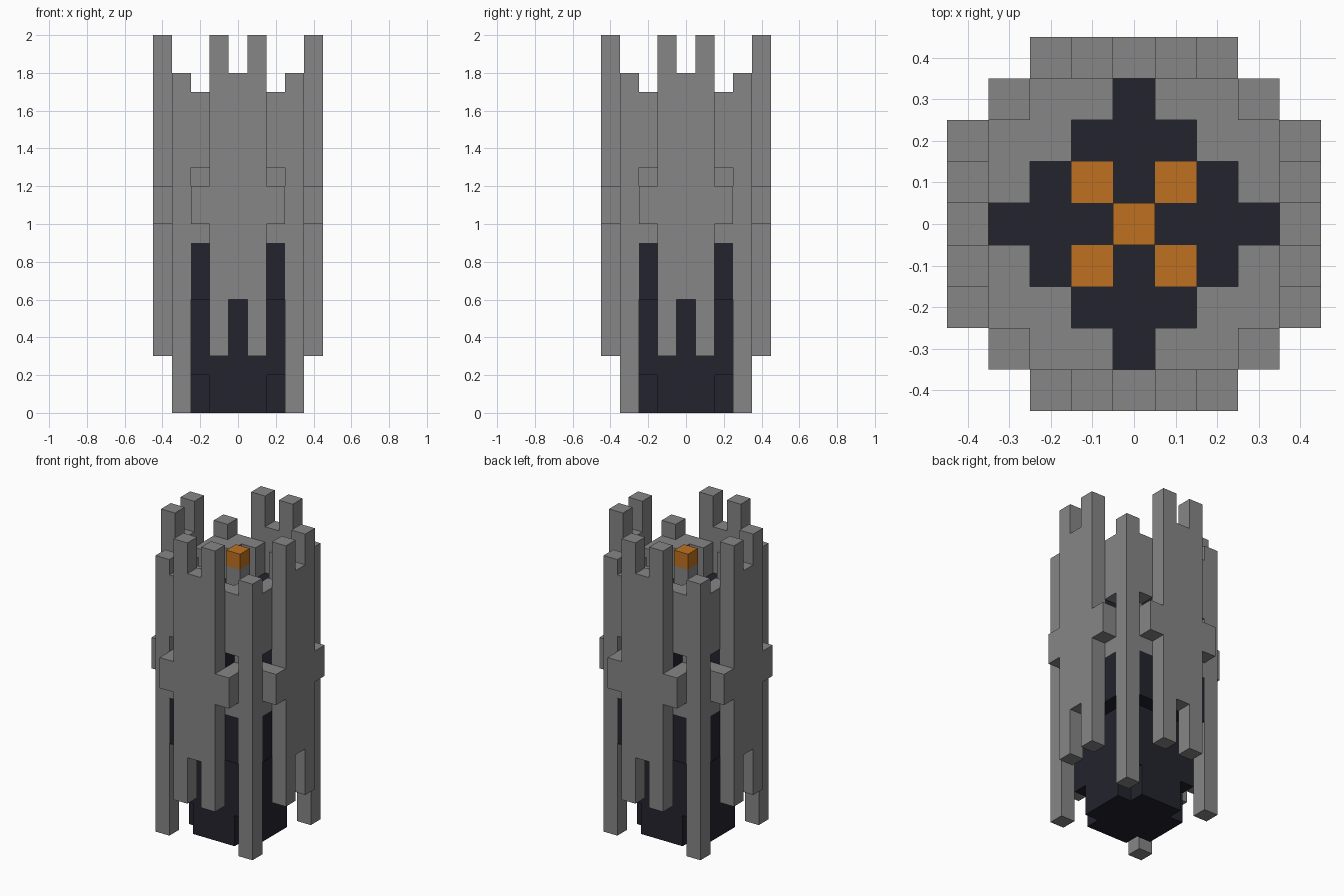
import bpy
import bmesh
from mathutils import Vector

CELL = 0.1

cube = bpy.data.objects.get("Cube")
if cube:
    bpy.data.objects.remove(cube, do_unlink=True)


def material(name, rgb):
    mat = bpy.data.materials.new(name)
    mat.use_nodes = True
    mat.diffuse_color = (*rgb, 1)
    mat.node_tree.nodes["Principled BSDF"].inputs["Base Color"].default_value = (*rgb, 1)
    return mat


STONE = material("grey stone", (0.24, 0.24, 0.24))
CORE = material("dark core", (0.017, 0.017, 0.027))
GLOW = material("orange glow", (0.52, 0.165, 0.015))


def column(x, y, bottom, top):
    """Stack of cells, repeated in all four quarters and across the diagonals."""
    return {(sx * a, sy * b, z)
            for a, b in ((x, y), (y, x))
            for sx in (-1, 1) for sy in (-1, 1)
            for z in range(bottom, top)}


def build(name, cells, mat):
    """Mesh the outer skin of a set of cells."""
    bm = bmesh.new()
    for cell in cells:
        centre = Vector((cell[0], cell[1], cell[2] + 0.5))
        for axis in range(3):
            for sign in (-1, 1):
                near = list(cell)
                near[axis] += sign
                if tuple(near) in cells:
                    continue
                n, u, v = Vector(), Vector(), Vector()
                n[axis] = sign * 0.5
                u[(axis + 1) % 3] = 0.5 * sign
                v[(axis + 2) % 3] = 0.5
                corners = (-u - v, u - v, u + v, v - u)
                bm.faces.new([bm.verts.new((centre + n + c) * CELL) for c in corners])
    bmesh.ops.remove_doubles(bm, verts=bm.verts, dist=0.001)
    bmesh.ops.dissolve_limit(bm, angle_limit=0.01, verts=bm.verts, edges=bm.edges)
    mesh = bpy.data.meshes.new(name)
    bm.to_mesh(mesh)
    bm.free()
    mesh.materials.append(mat)
    obj = bpy.data.objects.new(name, mesh)
    bpy.context.collection.objects.link(obj)
    return obj


# Outer walls: tall battlements, centre slab and side arms
walls = column(1, 4, 3, 20) | column(0, 4, 6, 18) | column(2, 4, 10, 12)
build("outer_walls", walls, STONE)

# Corner posts that reach the ground
build("corner_posts", column(3, 3, 0, 18), STONE)

# Inner wall with narrow openings above the arms
inner = column(2, 3, 9, 12) | column(2, 3, 13, 17)
inner |= column(1, 3, 13, 17) | column(2, 2, 9, 17)
build("inner_wall", inner, STONE)

# Dark core: notched foot, square body, upper diamond and side lugs
core = set()
for x in range(3):
    for y in range(x + 1):
        corner = x == 2 and y == 2
        core |= column(x, y, 2 if corner else 0, 9 if corner else 15)
core |= column(0, 3, 6, 15) | column(1, 3, 6, 13) | column(2, 3, 6, 9)

# Glowing cells set into the core floor
embers = column(1, 1, 14, 15)
build("core", core - embers, CORE)
build("floor_embers", embers, GLOW)

# Central pedestal and its glowing tip
build("pedestal", column(0, 0, 15, 17), STONE)
build("beacon", column(0, 0, 17, 18), GLOW)
